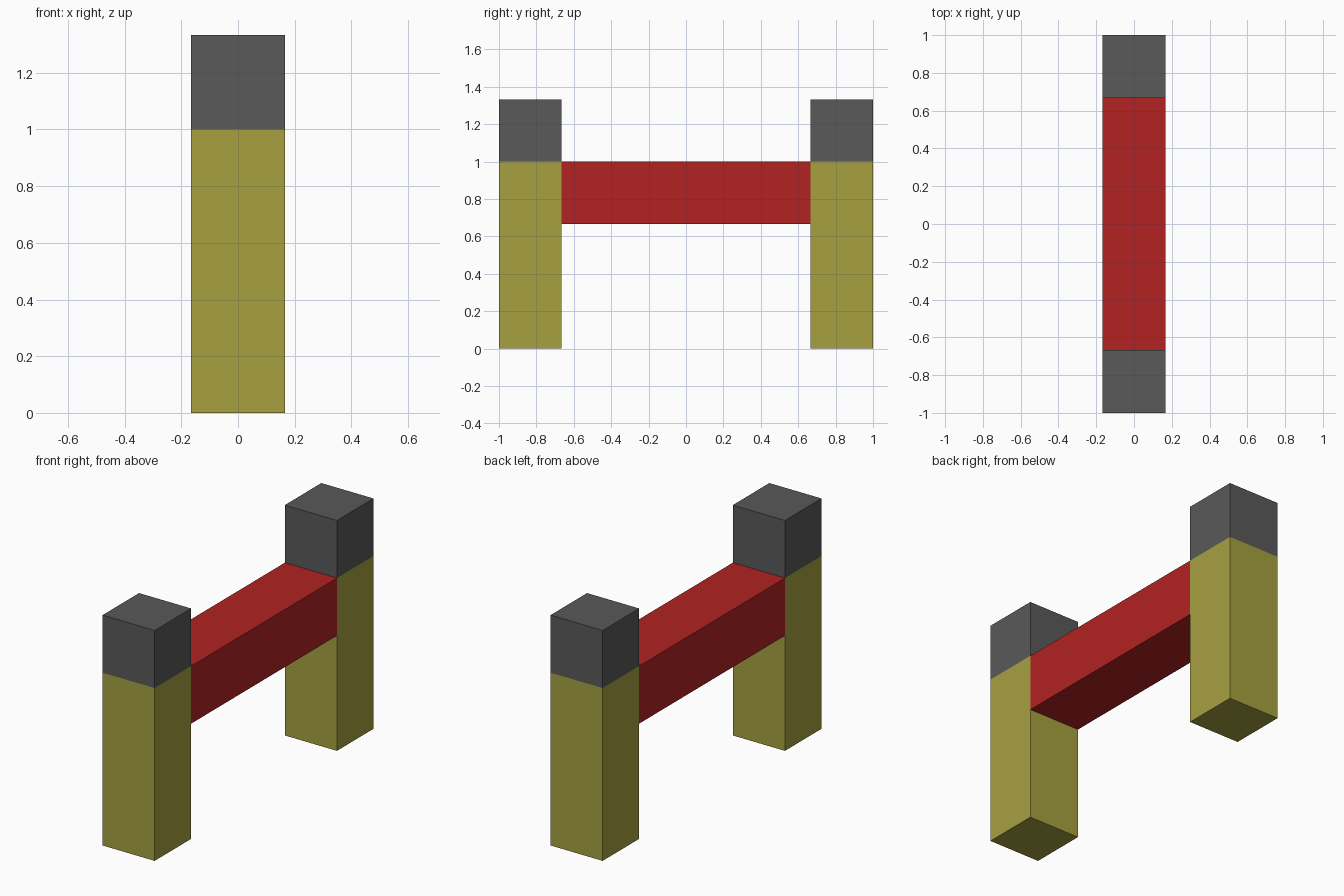
import bpy, bmesh

if "Cube" in bpy.data.objects:
    bpy.data.objects.remove(bpy.data.objects["Cube"])

U = 1 / 3  # square section of every part


def material(name, rgb):
    m = bpy.data.materials.new(name)
    m.diffuse_color = (*rgb, 1)
    m.use_nodes = True
    m.node_tree.nodes["Principled BSDF"].inputs["Base Color"].default_value = m.diffuse_color
    return m


OLIVE = material("olive_yellow", (0.381, 0.352, 0.051))
GREY = material("dark_grey", (0.100, 0.100, 0.100))
RED = material("red", (0.445, 0.016, 0.016))


def box(name, size, centre, mats, split_z=None):
    """Box; faces above split_z take the second material."""
    bm = bmesh.new()
    bmesh.ops.create_cube(bm, size=1)
    bmesh.ops.scale(bm, vec=size, verts=bm.verts)
    bmesh.ops.translate(bm, vec=centre, verts=bm.verts)
    if split_z is not None:
        bmesh.ops.bisect_plane(bm, geom=bm.verts[:] + bm.edges[:] + bm.faces[:],
                               plane_co=(0, 0, split_z), plane_no=(0, 0, 1))
        for f in bm.faces:
            f.material_index = int(f.calc_center_median().z > split_z)
    me = bpy.data.meshes.new(name)
    bm.to_mesh(me)
    bm.free()
    for m in mats:
        me.materials.append(m)
    ob = bpy.data.objects.new(name, me)
    bpy.context.collection.objects.link(ob)
    return ob


# Upright posts with grey caps
for name, side in (("front_post", -1), ("back_post", 1)):
    box(name, (U, U, 4 * U), (0, side * 2.5 * U, 2 * U), (OLIVE, GREY), split_z=1.0)

# Crossbar between the posts
box("crossbar", (U, 4 * U, U), (0, 0, 2.5 * U), (RED,))
